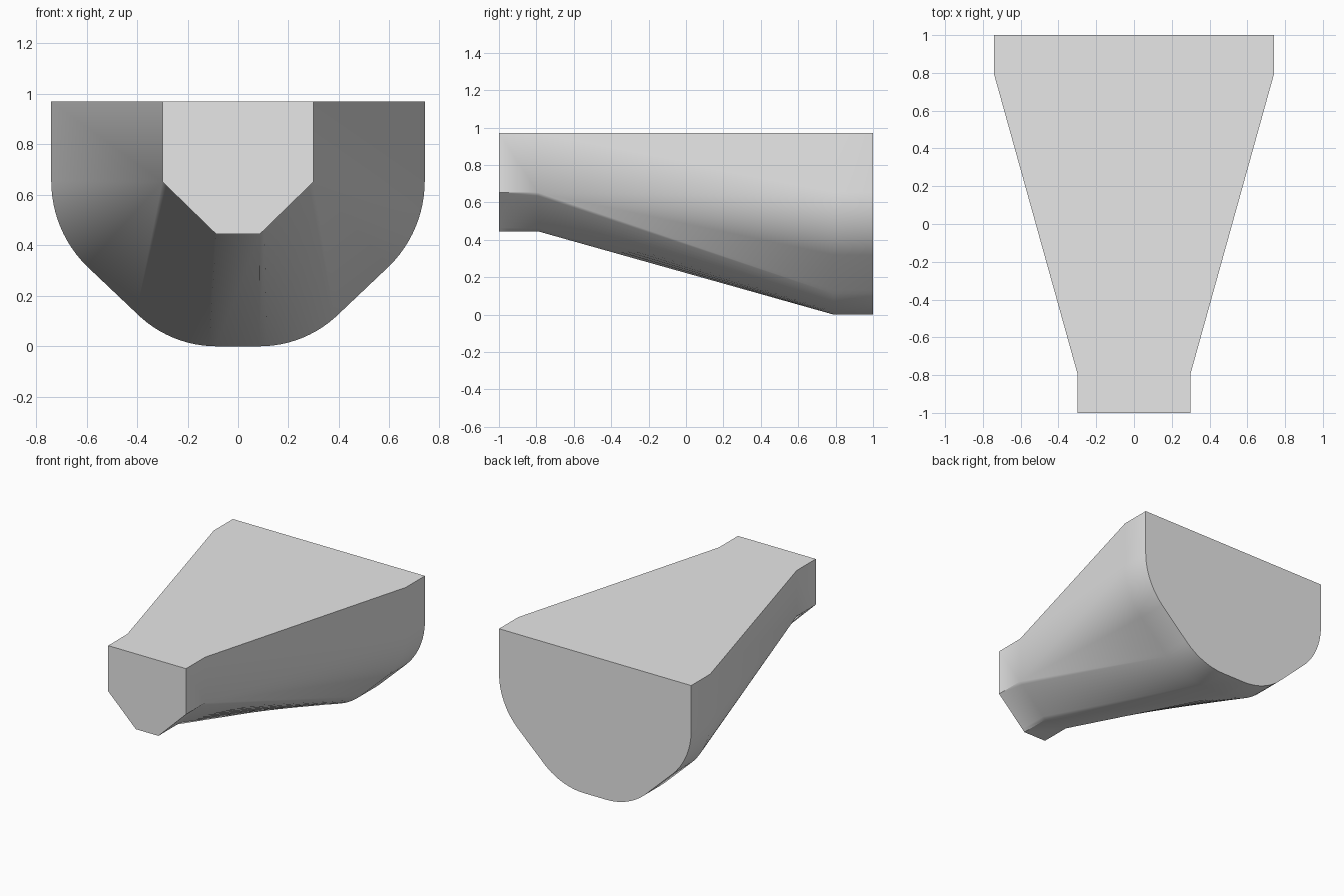
import bpy, bmesh, math

cube = bpy.data.objects.get("Cube")
if cube:
    bpy.data.objects.remove(cube, do_unlink=True)

TOP = 0.97
STEPS = 12


def arc(cx, cz, r, start, end):
    """Points along a circular arc, angles in degrees."""
    angles = [math.radians(start + (end - start) * i / STEPS) for i in range(STEPS + 1)]
    return [(cx + r * math.cos(a), cz + r * math.sin(a)) for a in angles]


def mirrored(half):
    """Close a half profile by mirroring it across the centre plane."""
    return half + [(-x, z) for x, z in reversed(half)]


# Large rounded end: two tangent arcs joined by a sloping straight
upper_arc = arc(0.265, 0.655, 0.475, 0, -45)
lower_arc = arc(0.085, 0.45, 0.45, -45, -90)
large = mirrored([(0.74, TOP)] + upper_arc + lower_arc)

# Small chamfered end: the upper arc gathers into one corner,
# the lower arc flattens into the chamfer
corner, foot = (0.30, 0.652), (0.087, 0.445)
chamfer = [tuple(c + (f - c) * i / STEPS for c, f in zip(corner, foot))
           for i in range(STEPS + 1)]
small = mirrored([(0.30, TOP)] + [corner] * len(upper_arc) + chamfer)

# Loft a short collar, the flaring transition and a second collar
bm = bmesh.new()
stations = [(-1, small), (-0.79, small), (0.79, large), (1, large)]
rings = [[bm.verts.new((x, y, z)) for x, z in profile] for y, profile in stations]
count = len(large)
for a, b in zip(rings, rings[1:]):
    for i in range(count):
        j = (i + 1) % count
        bm.faces.new((a[i], a[j], b[j], b[i]))
bm.faces.new(rings[0])
bm.faces.new(rings[-1])
bmesh.ops.remove_doubles(bm, verts=bm.verts, dist=0.0005)
bmesh.ops.recalc_face_normals(bm, faces=bm.faces)

mesh = bpy.data.meshes.new("tapered_body")
bm.to_mesh(mesh)
bm.free()
body = bpy.data.objects.new("tapered_body", mesh)
bpy.context.collection.objects.link(body)

# Plain grey finish
grey = bpy.data.materials.new("light_grey")
grey.use_nodes = True
colour = (0.8, 0.8, 0.8, 1)
grey.diffuse_color = colour
grey.node_tree.nodes["Principled BSDF"].inputs["Base Color"].default_value = colour
mesh.materials.append(grey)

# Smooth flanks with crisp rims
bpy.ops.object.select_all(action='DESELECT')
body.select_set(True)
bpy.context.view_layer.objects.active = body
bpy.ops.object.shade_smooth_by_angle(angle=math.radians(35))
